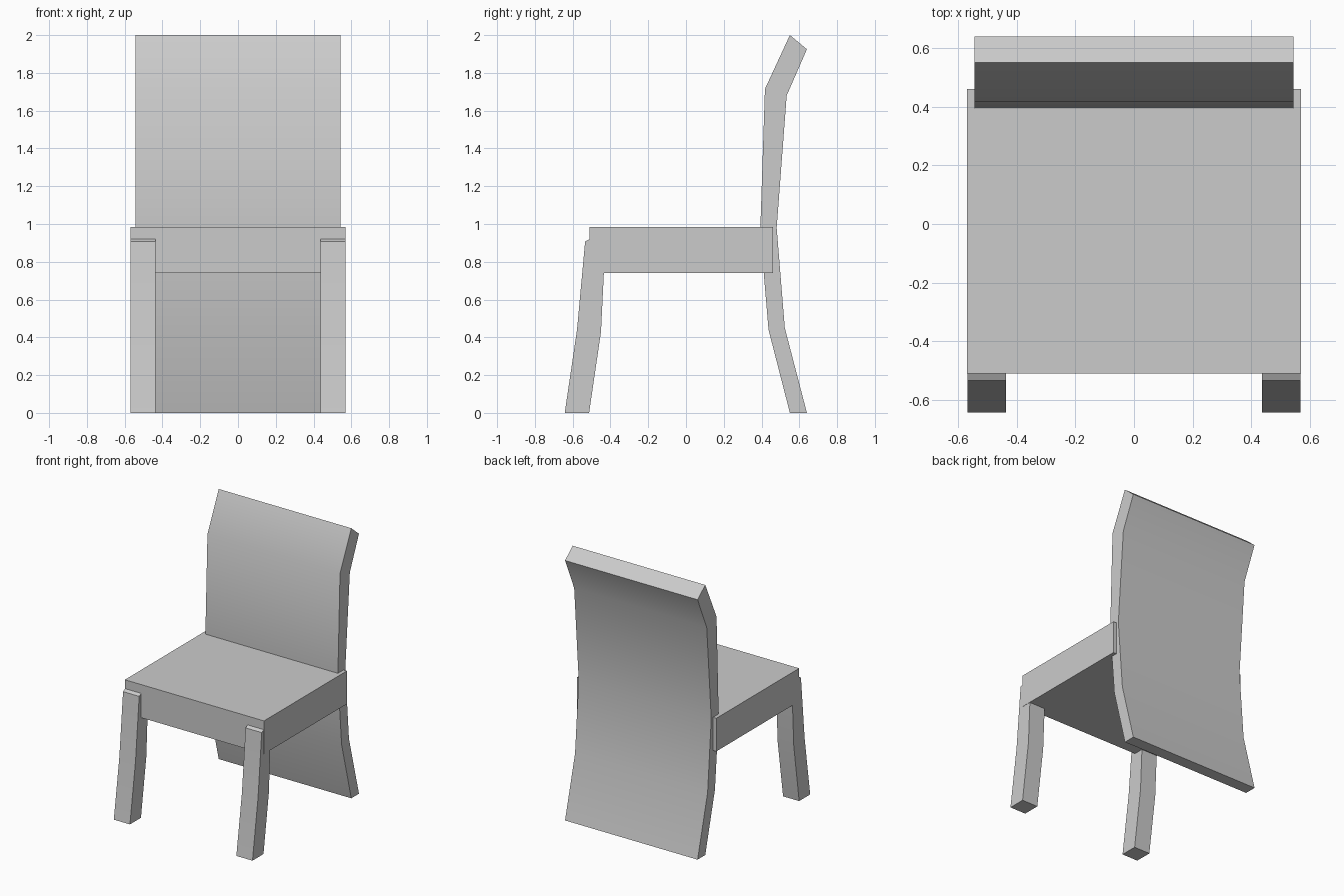
import bpy
import bmesh
from math import radians

if "Cube" in bpy.data.objects:
    bpy.data.objects.remove(bpy.data.objects["Cube"])


def finish(name, bm):
    """Turn a bmesh into a named object with sharp edges kept."""
    bmesh.ops.recalc_face_normals(bm, faces=bm.faces)
    mesh = bpy.data.meshes.new(name)
    bm.to_mesh(mesh)
    bm.free()
    obj = bpy.data.objects.new(name, mesh)
    bpy.context.collection.objects.link(obj)
    bpy.ops.object.select_all(action='DESELECT')
    obj.select_set(True)
    bpy.context.view_layer.objects.active = obj
    bpy.ops.object.shade_smooth_by_angle(angle=radians(35))
    return obj


def bent_bar(name, x0, x1, stations):
    """Rectangular bar through stations of (front y, z, back y, z)."""
    bm = bmesh.new()
    rings = []
    for yf, zf, yb, zb in stations:
        corners = [(x0, yf, zf), (x1, yf, zf), (x1, yb, zb), (x0, yb, zb)]
        rings.append([bm.verts.new(c) for c in corners])
    for a, b in zip(rings, rings[1:]):
        for i in range(4):
            j = (i + 1) % 4
            bm.faces.new((a[i], a[j], b[j], b[i]))
    bm.faces.new(rings[0])
    bm.faces.new(rings[-1])
    return finish(name, bm)


# Seat: a plain thick slab
bent_bar("seat", -0.57, 0.57, [(-0.51, 0.74, 0.46, 0.74),
                               (-0.51, 0.985, 0.46, 0.985)])

# Backrest: one curved panel from the floor to the top
bent_bar("backrest", -0.543, 0.543, [
    (0.55, 0.0, 0.64, 0.0),
    (0.437, 0.44, 0.523, 0.45),
    (0.393, 0.96, 0.48, 0.98),
    (0.418, 1.715, 0.533, 1.68),
    (0.55, 2.0, 0.64, 1.925),
])

# Front legs: slightly bent, tops set into the seat
leg_stations = [
    (-0.642, 0.0, -0.513, 0.0),
    (-0.577, 0.44, -0.45, 0.43),
    (-0.534, 0.907, -0.424, 0.965),
]
for side, x0, x1 in (("left", -0.568, -0.436), ("right", 0.436, 0.568)):
    bent_bar("front_leg_" + side, x0, x1, leg_stations)
